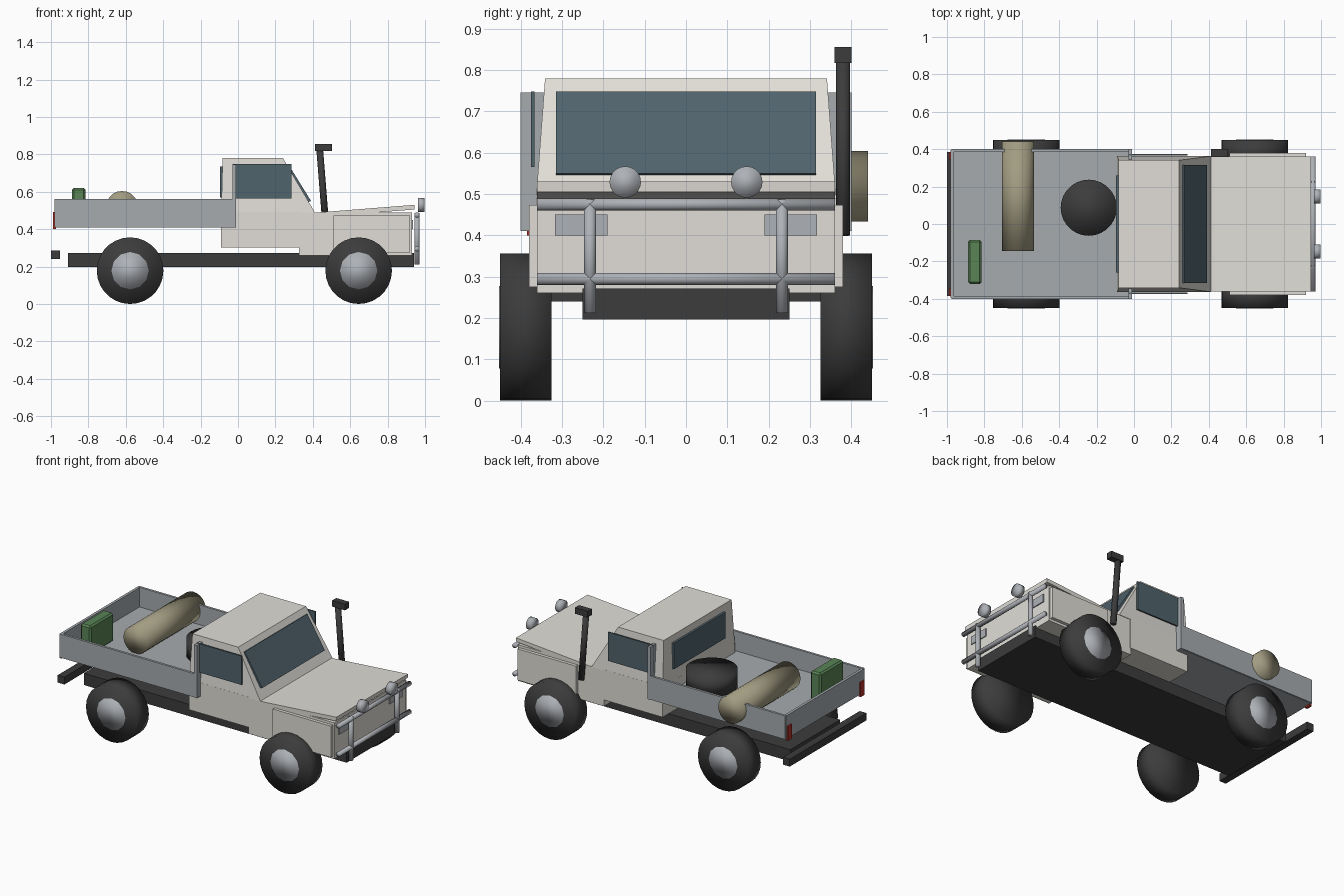
import bpy, bmesh, math
from mathutils import Vector

if "Cube" in bpy.data.objects:
    bpy.data.objects.remove(bpy.data.objects["Cube"])


def mat(name, rgb):
    m = bpy.data.materials.new(name)
    m.diffuse_color = (*rgb, 1)
    m.use_nodes = True
    m.node_tree.nodes["Principled BSDF"].inputs["Base Color"].default_value = m.diffuse_color
    return m


PAINT = mat("cream_paint", (0.75, 0.73, 0.68))
DARK = mat("dark_rubber", (0.045, 0.045, 0.045))
TRAY = mat("tray_metal", (0.38, 0.41, 0.43))
STEEL = mat("steel", (0.42, 0.44, 0.47))
GLASS = mat("glass", (0.08, 0.125, 0.15))
GREEN = mat("green_can", (0.10, 0.23, 0.09))
CANVAS = mat("canvas", (0.36, 0.33, 0.22))
RED = mat("red_lens", (0.45, 0.03, 0.02))


def finish(name, bm, material, bevel=0):
    bmesh.ops.recalc_face_normals(bm, faces=bm.faces)
    me = bpy.data.meshes.new(name)
    bm.to_mesh(me)
    bm.free()
    ob = bpy.data.objects.new(name, me)
    bpy.context.collection.objects.link(ob)
    me.materials.append(material)
    if bevel:
        mod = ob.modifiers.new("bevel", "BEVEL")
        mod.width, mod.segments = bevel, 1
    return ob


def box(name, x, y, z, material, bevel=0):
    """Box from (min, max) ranges."""
    bm = bmesh.new()
    bmesh.ops.create_cube(bm, size=1)
    for v in bm.verts:
        v.co = [r[0] + (c + 0.5) * (r[1] - r[0]) for c, r in zip(v.co, (x, y, z))]
    return finish(name, bm, material, bevel)


def rod(name, a, b, radius, material, sides=16, smooth=True):
    """Cylinder between two points."""
    a, b = Vector(a), Vector(b)
    bm = bmesh.new()
    bmesh.ops.create_cone(bm, cap_ends=True, segments=sides, radius1=radius,
                          radius2=radius, depth=(b - a).length)
    rot = (b - a).to_track_quat("Z", "Y")
    for v in bm.verts:
        v.co = rot @ v.co + (a + b) / 2
    for f in bm.faces:
        f.smooth = smooth
    return finish(name, bm, material)


def prism(name, pts, material):
    """Side profile of (x, z, half width) points, spanned across y."""
    bm = bmesh.new()
    left = [bm.verts.new((x, -w, z)) for x, z, w in pts]
    right = [bm.verts.new((x, w, z)) for x, z, w in pts]
    bm.faces.new(left)
    bm.faces.new(right[::-1])
    n = len(pts)
    for i in range(n):
        j = (i + 1) % n
        bm.faces.new((left[i], right[i], right[j], left[j]))
    return finish(name, bm, material)


# chassis and rear bumper
box("chassis", (-0.91, 0.94), (-0.25, 0.25), (0.197, 0.272), DARK)
box("rear_bumper", (-1.0, -0.953), (-0.385, 0.385), (0.24, 0.287), DARK)

# wheels
for s, side in ((-1, "right"), (1, "left")):
    for x, end in ((-0.577, "rear"), (0.645, "front")):
        rod(f"{end}_{side}_tyre", (x, s * 0.326, 0.178), (x, s * 0.45, 0.178),
            0.178, DARK, 28)
        rod(f"{end}_{side}_hub", (x, s * 0.34, 0.178), (x, s * 0.453, 0.178),
            0.1, STEEL, 12)

# engine bay, fenders, doors
box("front_body", (0.325, 0.93), (-0.36, 0.36), (0.26, 0.49), PAINT)
box("fenders", (0.51, 0.92), (-0.38, 0.38), (0.275, 0.474), PAINT)
box("lower_cab", (-0.09, 0.33), (-0.363, 0.363), (0.302, 0.495), PAINT)

# upper cab with raked windscreen pillars
prism("upper_cab", [(-0.09, 0.488, 0.363), (-0.082, 0.78, 0.341),
                    (0.24, 0.78, 0.341), (0.412, 0.488, 0.363)], PAINT)

# hood, rising slightly to the front
prism("hood", [(0.41, 0.463, 0.36), (0.41, 0.488, 0.36),
               (0.945, 0.53, 0.36), (0.943, 0.505, 0.36)], PAINT)

# windows
prism("windscreen", [(0.255, 0.743, 0.315), (0.268, 0.748, 0.315),
                     (0.391, 0.55, 0.315), (0.375, 0.545, 0.315)], GLASS)
box("rear_window", (-0.097, -0.08), (-0.26, 0.26), (0.57, 0.735), GLASS)
for s, side in ((-1, "right"), (1, "left")):
    box(f"{side}_side_window", (-0.03, 0.287), sorted((s * 0.366, s * 0.375)),
        (0.565, 0.748), GLASS)

# tray: floor, walls, tall headboard
box("tray_floor", (-0.975, -0.01), (-0.395, 0.395), (0.41, 0.437), TRAY)
box("tray_headboard", (-0.03, -0.01), (-0.40, 0.40), (0.41, 0.746), TRAY)
box("tailgate", (-0.98, -0.963), (-0.395, 0.395), (0.412, 0.56), TRAY)
for s, side in ((-1, "right"), (1, "left")):
    box(f"{side}_tray_wall", (-0.977, -0.01), sorted((s * 0.385, s * 0.40)),
        (0.412, 0.562), TRAY)
    box(f"{side}_tail_light", (-0.988, -0.972), sorted((s * 0.345, s * 0.385)),
        (0.40, 0.492), RED)

# bull bar, headlights and spotlights
for z, part in ((0.295, "lower"), (0.475, "upper")):
    rod(f"{part}_bar", (0.957, -0.36, z), (0.957, 0.36, z), 0.0145, STEEL, 12)
for s, side in ((-1, "right"), (1, "left")):
    rod(f"{side}_bar_upright", (0.957, s * 0.232, 0.212), (0.957, s * 0.232, 0.487),
        0.0145, STEEL, 12)
    box(f"{side}_headlight", (0.92, 0.936), sorted((s * 0.19, s * 0.317)),
        (0.40, 0.45), STEEL)
    rod(f"{side}_spotlight", (0.962, s * 0.147, 0.529), (0.998, s * 0.147, 0.529),
        0.038, STEEL, 20)

# snorkel
rod("snorkel_pipe", (0.471, 0.38, 0.40), (0.437, 0.38, 0.825), 0.018, DARK, 10)
box("snorkel_head", (0.412, 0.502), (0.359, 0.40), (0.817, 0.856), DARK)

# cargo
rod("bed_roll", (-0.62, -0.145, 0.519), (-0.62, 0.44, 0.519), 0.085, CANVAS, 20)
rod("spare_tyre", (-0.242, 0.087, 0.437), (-0.242, 0.087, 0.548), 0.15, DARK, 28)
box("fuel_can", (-0.887, -0.815), (-0.32, -0.085), (0.437, 0.62), GREEN, 0.01)
